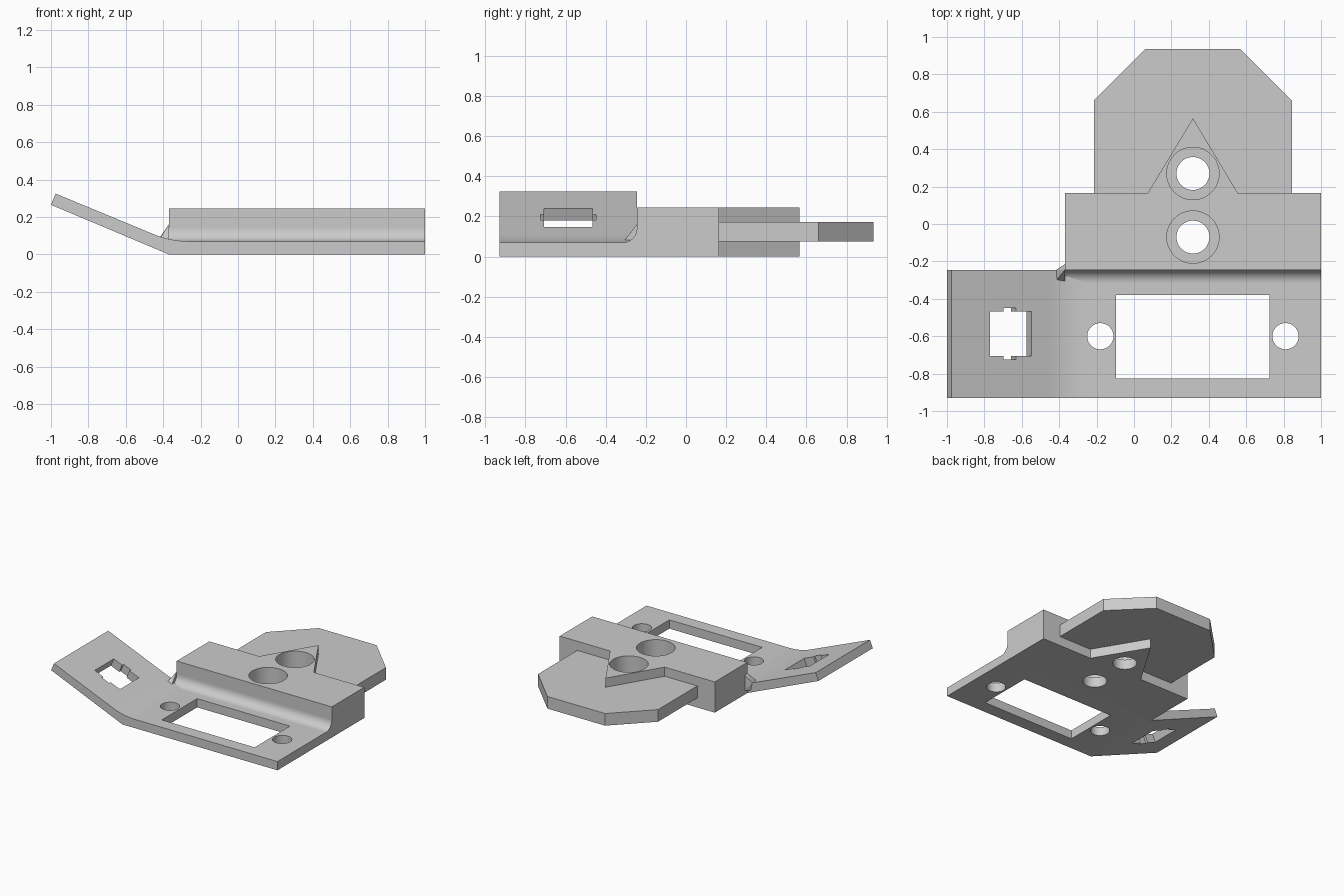
import bpy, bmesh, math
from mathutils import Matrix

if "Cube" in bpy.data.objects:
    bpy.data.objects.remove(bpy.data.objects["Cube"])

grey = bpy.data.materials.new("plain_grey")
grey.use_nodes = True
COLOUR = (0.6, 0.6, 0.6, 1)
grey.diffuse_color = COLOUR
grey.node_tree.nodes["Principled BSDF"].inputs["Base Color"].default_value = COLOUR


def finish(name, bm):
    bmesh.ops.recalc_face_normals(bm, faces=bm.faces[:])
    mesh = bpy.data.meshes.new(name)
    bm.to_mesh(mesh)
    bm.free()
    mesh.materials.append(grey)
    ob = bpy.data.objects.new(name, mesh)
    bpy.context.collection.objects.link(ob)
    return ob


def prism(name, outline, axis, lo, hi):
    """Extrude a 2D outline along x, y or z between lo and hi."""
    place = {"x": lambda a, b, d: (d, a, b),
             "y": lambda a, b, d: (a, d, b),
             "z": lambda a, b, d: (a, b, d)}[axis]
    bm = bmesh.new()
    ends = [[bm.verts.new(place(a, b, d)) for a, b in outline] for d in (lo, hi)]
    for end in ends:
        bm.faces.new(end)
    n = len(outline)
    for i in range(n):
        j = (i + 1) % n
        bm.faces.new((ends[0][i], ends[0][j], ends[1][j], ends[1][i]))
    return finish(name, bm)


def rect(x0, x1, y0, y1):
    return [(x0, y0), (x1, y0), (x1, y1), (x0, y1)]


def disc(x, y, r, n=48):
    return [(x + r * math.cos(math.tau * i / n), y + r * math.sin(math.tau * i / n))
            for i in range(n)]


def arc(cx, cy, r, a0, a1, n=10):
    return [(cx + r * math.cos(math.radians(a0 + (a1 - a0) * i / n)),
             cy + r * math.sin(math.radians(a0 + (a1 - a0) * i / n))) for i in range(n + 1)]


def select(ob):
    bpy.ops.object.select_all(action="DESELECT")
    ob.select_set(True)
    bpy.context.view_layer.objects.active = ob


def cut(target, cutter):
    select(target)
    mod = target.modifiers.new("cut", "BOOLEAN")
    mod.operation = "DIFFERENCE"
    mod.solver = "EXACT"
    mod.object = cutter
    bpy.ops.object.modifier_apply(modifier=mod.name)
    bpy.data.objects.remove(cutter)


def smooth(ob):
    select(ob)
    bpy.ops.object.shade_smooth_by_angle(angle=math.radians(30))


FRONT, STEP, BACK = -0.93, -0.245, 0.165
LEFT, RIGHT, MID = -0.37, 1.0, 0.315
THIN, TALL = 0.07, 0.245

# Front plate with its raised, bent wing
SLOPE = math.atan2(0.265, 0.63)
bend = arc(-0.26, THIN + 0.5, 0.5, -90, -90 - math.degrees(SLOPE), 8)
front_plate = prism("front_plate", [(-1, 0.265), (LEFT, 0), (RIGHT, 0), (RIGHT, THIN)]
                    + bend + [(-0.975, 0.325)], "y", FRONT, STEP)

# Window and the two screw holes beside it
cut(front_plate, prism("window", rect(-0.095, 0.725, -0.825, -0.38), "z", -0.1, 0.2))
for x in (-0.18, 0.81):
    cut(front_plate, prism("screw_hole", disc(x, -0.6, 0.07), "z", -0.1, 0.2))

# Notched square slot, cut square to the wing
slot_outline = [(-0.12, -0.12), (-0.04, -0.12), (-0.04, -0.138), (0.03, -0.138),
                (0.03, -0.12), (0.12, -0.12)]
slot_outline += [(x, -y) for x, y in reversed(slot_outline)]
slot = prism("slot", slot_outline, "z", -0.2, 0.2)
slot.data.transform(Matrix.Translation((-0.66, -0.587, 0.193)) @ Matrix.Rotation(SLOPE, 4, "Y"))
cut(front_plate, slot)
smooth(front_plate)

# Tall block with a pointed key at the back
KEY = [(0.555, BACK), (MID, 0.565), (0.073, BACK)]
block = prism("mounting_block", [(LEFT, STEP), (RIGHT, STEP), (RIGHT, BACK)] + KEY
              + [(LEFT, BACK)], "z", 0, TALL)
for y in (-0.07, 0.27):
    cut(block, prism("counterbore", disc(MID, y, 0.14), "z", 0.08, 0.4))
    cut(block, prism("bore", disc(MID, y, 0.088), "z", -0.1, 0.4))
smooth(block)

# Cove between the plate and the block
R = 0.07
cove = prism("cove_fillet", [(STEP, THIN - 0.02)] + arc(STEP - R, THIN + R, R, 0, -90)
             + [(STEP - R, THIN - 0.02)], "x", LEFT, RIGHT)
smooth(cove)

# Small gusset where the cove turns round the block corner
bm = bmesh.new()
for co in [(-0.415, -0.3, 0.09), (-0.415, STEP, 0.095), (LEFT, -0.215, 0.15),
           (LEFT, STEP, 0.16), (LEFT, -0.315, 0.07), (-0.4, STEP, 0.03),
           (LEFT, -0.215, 0.03), (LEFT, -0.3, 0.03)]:
    bm.verts.new(co)
bmesh.ops.convex_hull(bm, input=bm.verts[:])
finish("corner_gusset", bm)

# Chamfered tail plate fitted round the key
prism("tail_plate", [(-0.215, BACK)] + KEY[::-1] + [(0.845, BACK), (0.845, 0.66),
      (0.57, 0.935), (0.06, 0.935), (-0.215, 0.66)], "z", 0.075, 0.172)
